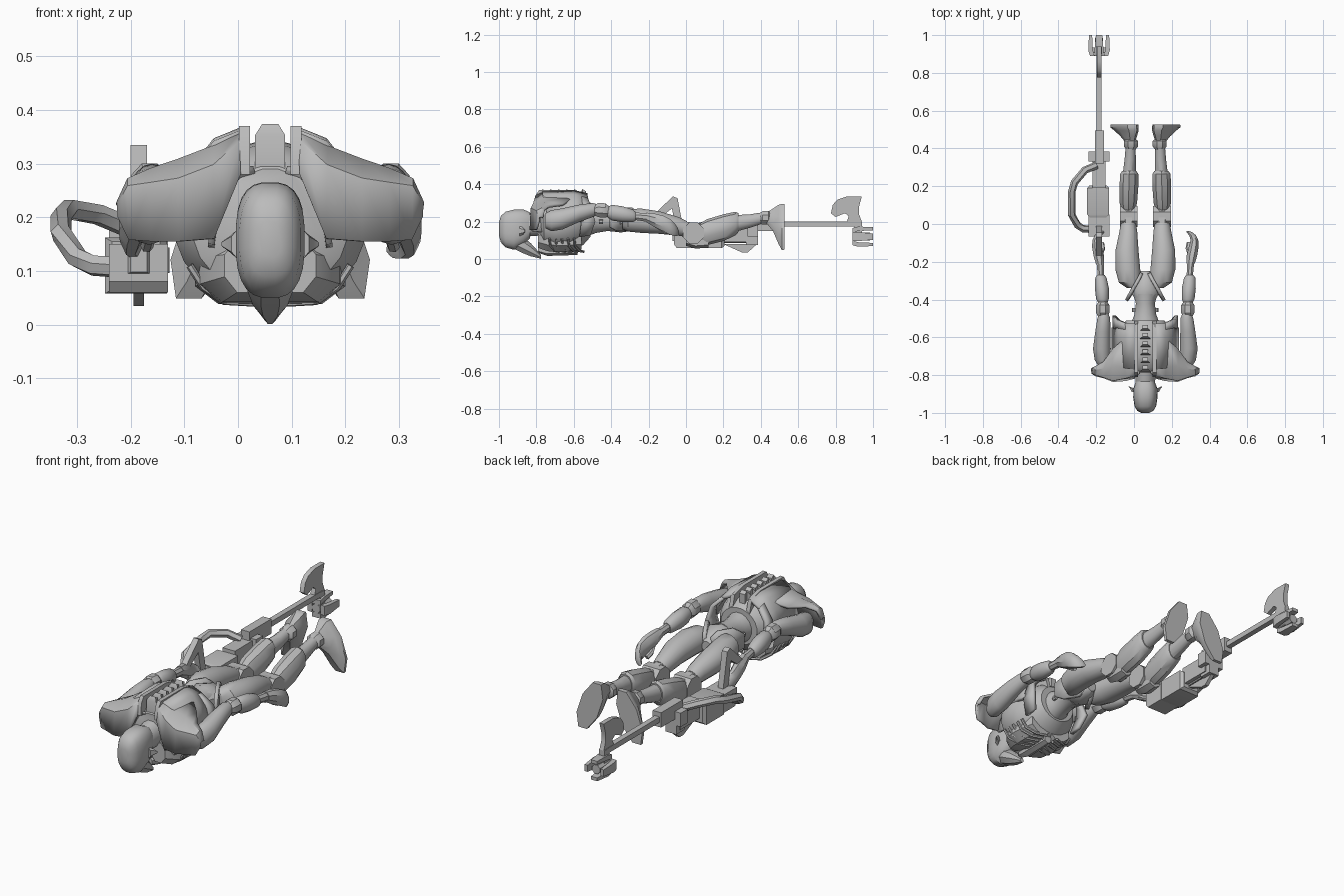
import bpy, bmesh, math
from mathutils import Vector

CX = 0.06  # mirror line of the body
grey = bpy.data.materials.new("plain_grey")
grey.diffuse_color = (0.5, 0.5, 0.5, 1)


def finish(name, verts, faces, thick=0):
    me = bpy.data.meshes.new(name)
    me.from_pydata(verts, [], faces)
    bm = bmesh.new()
    bm.from_mesh(me)
    bmesh.ops.recalc_face_normals(bm, faces=bm.faces)
    bm.to_mesh(me)
    bm.free()
    me.materials.append(grey)
    ob = bpy.data.objects.new(name, me)
    bpy.context.collection.objects.link(ob)
    if thick:
        m = ob.modifiers.new("thickness", 'SOLIDIFY')
        m.thickness, m.offset = thick, 0
    return ob


def loft(name, rings, n=16, side=1, mid=CX, shear=0, power=1):
    """Closed body along y; each ring is (y, x offset, z, half width, half height)."""
    k = 1 / math.cos(math.pi / n)
    verts, faces = [], []
    for y, x, z, rx, rz in rings:
        for i in range(n):
            a = math.pi / n + math.tau * i / n
            c, s = (math.copysign(abs(t) ** power, t) for t in (math.cos(a), math.sin(a)))
            dz = rz * k * s
            verts.append((mid + side * (x + rx * k * c + shear * dz), y, z + dz))
    for r in range(len(rings) - 1):
        for i in range(n):
            j = (i + 1) % n
            faces.append((r * n + i, r * n + j, (r + 1) * n + j, (r + 1) * n + i))
    faces += [tuple(range(n)), tuple(range((len(rings) - 1) * n, len(rings) * n))]
    return finish(name, verts, faces)


def pair(name, rings, n=16, shear=0):
    for s, tag in ((1, "right_"), (-1, "left_")):
        loft(tag + name, rings, n, s, CX, shear)


def prism(name, pts, x0, x1):
    """Outline in (y, z) given thickness in x."""
    n = len(pts)
    verts = [(x, y, z) for x in (x0, x1) for y, z in pts]
    faces = [tuple(range(n)), tuple(range(n, 2 * n))]
    faces += [(i, (i + 1) % n, n + (i + 1) % n, n + i) for i in range(n)]
    return finish(name, verts, faces)


def box(name, x0, x1, y0, y1, z0, z1):
    return prism(name, [(y0, z0), (y1, z0), (y1, z1), (y0, z1)], x0, x1)


def shell(name, rows, thick):
    """Mirrored plate; each row is (x offset, [(y, z), ...])."""
    w = len(rows[0][1])
    faces = [(r * w + i, r * w + i + 1, (r + 1) * w + i + 1, (r + 1) * w + i)
             for r in range(len(rows) - 1) for i in range(w - 1)]
    for s, tag in ((1, "right_"), (-1, "left_")):
        finish(tag + name, [(CX + s * x, y, z) for x, row in rows for y, z in row], faces, thick)


def bar(name, points, radius, n=6):
    """Faceted bar through a path of points."""
    pts = [Vector(p) for p in points]
    verts, faces = [], []
    for i, p in enumerate(pts):
        d = (pts[min(i + 1, len(pts) - 1)] - pts[max(i - 1, 0)]).normalized()
        u = d.cross(Vector((0.13, 0.21, 1))).normalized()
        v = d.cross(u)
        for j in range(n):
            a = math.tau * j / n
            verts.append(p + radius * (u * math.cos(a) + v * math.sin(a)))
    for r in range(len(pts) - 1):
        faces += [(r * n + j, r * n + (j + 1) % n, (r + 1) * n + (j + 1) % n, (r + 1) * n + j)
                  for j in range(n)]
    faces += [tuple(range(n)), tuple(range(len(verts) - n, len(verts)))]
    return finish(name, verts, faces)


# Head, jaw, neck and ear points
loft("head", [(-1.0, 0, .16, .02, .035), (-.99, 0, .16, .042, .07), (-.965, 0, .158, .057, .095),
              (-.92, 0, .157, .064, .107), (-.87, 0, .17, .063, .095), (-.835, 0, .18, .05, .07)], 24, power=.75)
loft("jaw", [(-.92, 0, .1, .04, .045), (-.88, 0, .08, .042, .045), (-.83, 0, .05, .032, .035),
             (-.80, 0, .03, .02, .022), (-.775, 0, .012, .01, .011)], 8)
loft("neck", [(-.86, 0, .18, .05, .06), (-.72, 0, .2, .06, .07)], 12)
pair("ear_point", [(-.89, .06, .15, .012, .025), (-.87, .072, .15, .01, .015), (-.86, .088, .15, .003, .005)], 6)

# Torso, chest and waist
loft("torso", [(-.785, 0, .19, .09, .1), (-.76, 0, .185, .145, .13), (-.70, 0, .185, .178, .148),
               (-.62, 0, .19, .17, .15), (-.55, 0, .2, .135, .125), (-.51, 0, .21, .1, .09)], 20)
pair("chest_plate", [(-.79, .045, .11, .04, .05), (-.74, .06, .1, .07, .058), (-.66, .065, .095, .075, .057),
                     (-.56, .055, .1, .06, .05)], 8)
loft("breastbone", [(-.79, 0, .05, .012, .015), (-.74, 0, .04, .025, .02), (-.58, 0, .045, .02, .02)], 6)
for s in (1, -1):
    for i in range(5):
        y = -.71 + .033 * i
        bar("rib", [(CX + s * .03, y + .03, .04), (CX + s * .085, y + .01, .043),
                    (CX + s * .125, y - .015, .07), (CX + s * .15, y - .02, .11)], .007)
loft("abdomen", [(-.55, 0, .2, .085, .085), (-.48, 0, .205, .058, .065), (-.42, 0, .21, .05, .06),
                 (-.37, 0, .21, .065, .065)], 16)
loft("pelvis", [(-.40, 0, .21, .055, .055), (-.35, 0, .21, .08, .065), (-.28, 0, .205, .045, .05),
                (-.25, 0, .2, .025, .03)], 10)
pair("waist_stud", [(-.465, .06, .2, .01, .012), (-.445, .06, .2, .01, .012)], 8)
shell("hip_flap", [(.1, [(-.405, .17), (-.405, .24)]), (.075, [(-.37, .15), (-.36, .275)]),
                   (.035, [(-.30, .15), (-.29, .275)]), (.02, [(-.265, .18), (-.26, .25)])], .018)
shell("side_skirt", [(.10, [(-.56, .33), (-.525, .32)]), (.15, [(-.55, .27), (-.505, .27)]),
                     (.165, [(-.56, .2), (-.485, .2)]), (.14, [(-.57, .12), (-.51, .13)])], .018)

# Back plates, collar, shoulder plates, rails and spine blocks
shell("back_plate", [(.05, [(-.53, .345), (-.6, .36), (-.77, .355)]), (.10, [(-.525, .32), (-.6, .34), (-.765, .335)]),
                     (.135, [(-.53, .27), (-.6, .295), (-.75, .295)]), (.17, [(-.55, .2), (-.6, .21), (-.74, .21)])], .018)
shell("collar", [(.03, [(-.79, .29), (-.74, .27)]), (.06, [(-.81, .29), (-.74, .26)]),
                 (.1, [(-.822, .22), (-.74, .2)]), (.11, [(-.825, .15), (-.74, .14)])], .012)
shell("shoulder_plate", [(.055, [(-.70, .35), (-.77, .35), (-.80, .338), (-.812, .28)]),
                         (.105, [(-.605, .325), (-.76, .328), (-.812, .295), (-.825, .16)]),
                         (.17, [(-.66, .29), (-.75, .303), (-.825, .27), (-.83, .155)]),
                         (.22, [(-.73, .28), (-.765, .286), (-.808, .262), (-.81, .155)]),
                         (.262, [(-.755, .262), (-.772, .268), (-.795, .256), (-.8, .158)]),
                         (.281, [(-.765, .22), (-.775, .225), (-.785, .222), (-.787, .2)])], .013)
for s in (1, -1):
    x = CX + s * .048
    prism("back_rail", [(-.81, .28), (-.805, .34), (-.785, .37), (-.6, .37), (-.53, .35), (-.51, .28)], x - .01, x + .01)
for i in range(6):
    y = -.78 + .043 * i
    loft("spine_block", [(y, 0, .32, .028, .033), (y + .012, 0, .335, .015, .039), (y + .03, 0, .33, .015, .033)], 4)

# Arms
pair("upper_arm", [(-.75, .22, .205, .03, .04), (-.72, .226, .205, .042, .055), (-.66, .23, .215, .047, .055),
                   (-.57, .225, .245, .04, .045), (-.50, .22, .262, .034, .037), (-.475, .22, .265, .025, .028)], 14)
pair("elbow", [(-.49, .225, .262, .025, .025), (-.47, .225, .262, .035, .038), (-.43, .225, .26, .035, .038),
               (-.41, .225, .255, .022, .025)], 8)
pair("forearm", [(-.42, .225, .25, .024, .028), (-.395, .227, .248, .034, .042), (-.34, .23, .24, .037, .042),
                 (-.285, .235, .232, .03, .034), (-.27, .235, .228, .02, .024)], 12)
pair("wrist", [(-.28, .235, .23, .016, .02), (-.19, .24, .22, .02, .023)], 8)
pair("hand", [(-.21, .24, .222, .022, .026), (-.17, .246, .208, .028, .036), (-.12, .256, .19, .026, .042),
              (-.085, .26, .172, .02, .042), (-.06, .25, .157, .018, .034), (-.045, .235, .146, .016, .022),
              (-.038, .225, .14, .008, .01)], 8)
for s in (1, -1):
    bar("thumb", [(CX + s * .24, -.17, .185), (CX + s * .225, -.13, .16), (CX + s * .23, -.1, .145)], .012)

# Legs
pair("thigh", [(-.34, .06, .205, .035, .045), (-.31, .08, .207, .06, .06), (-.24, .093, .205, .066, .065),
               (-.14, .097, .195, .061, .06), (-.04, .09, .175, .047, .05), (.005, .09, .16, .04, .042)], 16)
pair("knee_core", [(-.02, .088, .16, .035, .04), (.04, .088, .14, .045, .055), (.09, .088, .14, .03, .045)], 8)
for s in (1, -1):
    pts = [(.04 + .06 * math.cos(math.tau * (i + .5) / 8), .14 + .06 * math.sin(math.tau * (i + .5) / 8)) for i in range(8)]
    prism("knee_disc", pts, CX + s * .088 - .047, CX + s * .088 + .047)
pair("knee_guard", [(.0, .09, .1, .02, .025), (.05, .09, .085, .035, .025), (.12, .09, .09, .03, .025)], 6)
pair("shin", [(.07, .09, .135, .035, .05), (.11, .09, .143, .046, .066), (.2, .087, .168, .05, .068),
              (.265, .085, .19, .048, .06), (.28, .085, .195, .038, .048)], 10)
pair("lower_leg", [(.26, .085, .19, .035, .045), (.34, .08, .203, .03, .036), (.41, .078, .22, .026, .03)], 12)
pair("ankle", [(.395, .076, .218, .025, .028), (.41, .076, .22, .037, .036), (.44, .076, .222, .037, .036),
               (.455, .076, .222, .02, .025)], 8)
pair("foot", [(.43, .08, .22, .02, .028), (.465, .088, .21, .036, .06), (.495, .1, .185, .05, .105),
              (.512, .111, .172, .058, .123), (.527, .111, .172, .057, .122)], 8, -.33)

# Weapon body
WX = -.185
loft("weapon_body", [(.035, -.005, .11, .045, .045), (.05, -.005, .11, .058, .052), (.19, -.005, .11, .058, .052),
                     (.205, -.005, .11, .045, .04)], 4, 1, WX)
prism("weapon_rear", [(-.065, .08), (-.05, .06), (.05, .06), (.05, .15), (-.065, .15)], -.24, -.13)
loft("rear_inset", [(-.073, 0, .12, .015, .022), (-.05, 0, .12, .03, .03)], 4, 1, WX)
box("weapon_neck", -.22, -.15, .19, .36, .09, .18)
box("top_block", -.24, -.13, .33, .385, .12, .19)
box("shaft_housing", -.207, -.16, .32, .495, .15, .225)
box("under_block", -.215, -.155, .32, .385, .075, .15)
prism("under_fin", [(.2, .08), (.38, .08), (.33, .035), (.3, .035)], -.195, -.175)
loft("barrel", [(.2, 0, .11, .025, .025), (.35, 0, .11, .025, .025)], 8, 1, WX)

# Loop handle and rear lever
bar("loop_handle", [(-.2, .31, .18), (-.26, .285, .205), (-.315, .22, .215), (-.33, .17, .2), (-.33, .05, .17),
                    (-.3, -.005, .125), (-.27, -.025, .11), (-.2, -.03, .105)], .02)
prism("rear_lever", [(-.01, .14), (-.05, .14), (-.075, .27), (-.15, .215), (-.175, .235), (-.07, .335), (-.045, .325)],
      -.2, -.17)

# Shaft, blade and tip cluster
box("shaft", -.199, -.171, .48, .92, .175, .202)
prism("blade", [(.94, .2), (.86, .2), (.87, .23), (.85, .245), (.80, .225), (.775, .245), (.785, .29),
                (.81, .318), (.86, .335), (.94, .335), (.925, .28), (.925, .24)], -.197, -.173)
box("tip_post", -.2, -.17, .9, .94, .1, .2)
loft("tip_core", [(.89, 0, .12, .022, .022), (.985, 0, .12, .022, .022)], 8, 1, WX)
for dx, dz in ((.045, 0), (-.045, 0), (0, .042), (0, -.042)):
    w, h = (.012, .024) if dx else (.024, .012)
    loft("tip_prong", [(.89, dx * .8, .12 + dz * .8, w, h), (.92, dx, .12 + dz, w, h),
                       (1.0, dx, .12 + dz, w * .7, h * .7)], 4, 1, WX)
box("tip_crossbar", -.235, -.135, .905, .935, .11, .13)

# Smooth shading with sharp edges kept
for ob in bpy.context.scene.objects:
    ob.select_set(True)
    bpy.context.view_layer.objects.active = ob
bpy.ops.object.shade_smooth_by_angle(angle=math.radians(35))
